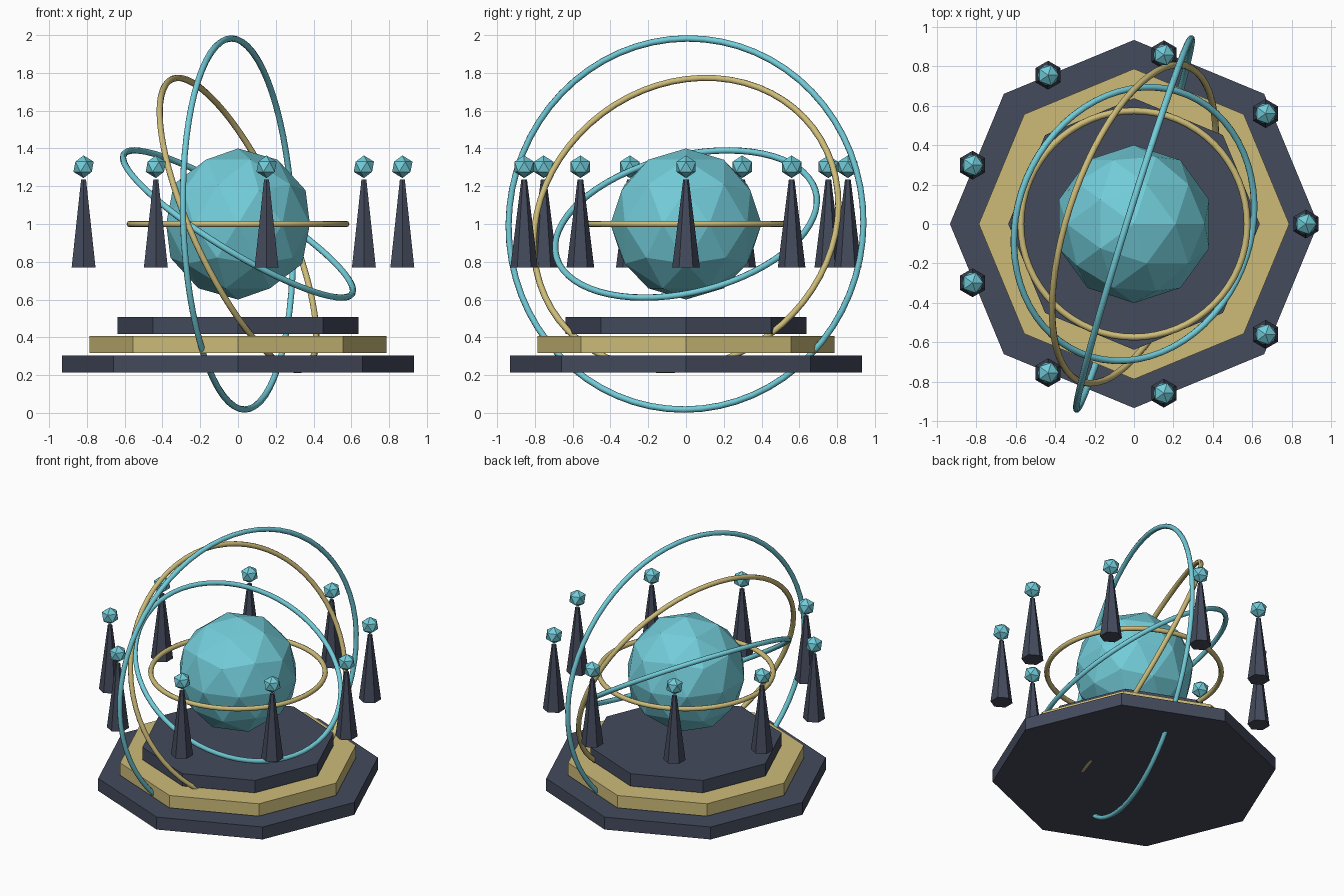
import bpy
from math import cos, sin, pi
from mathutils import Vector

if "Cube" in bpy.data.objects:
    bpy.data.objects.remove(bpy.data.objects["Cube"])


def material(name, rgb):
    m = bpy.data.materials.new(name)
    m.diffuse_color = (*rgb, 1)
    m.use_nodes = True
    m.node_tree.nodes["Principled BSDF"].inputs["Base Color"].default_value = m.diffuse_color
    return m


SLATE = material("slate", (0.058, 0.069, 0.107))
GOLD = material("gold", (0.61, 0.50, 0.19))
TEAL = material("teal", (0.17, 0.61, 0.70))


def finish(name, mat):
    ob = bpy.context.object
    ob.name = name
    ob.data.materials.append(mat)
    return ob


def frustum(name, sides, r1, r2, z0, z1, mat, x=0, y=0):
    bpy.ops.mesh.primitive_cone_add(vertices=sides, radius1=r1, radius2=r2,
                                    depth=z1 - z0, location=(x, y, (z0 + z1) / 2))
    return finish(name, mat)


def ball(name, subdivisions, radius, location, mat):
    bpy.ops.mesh.primitive_ico_sphere_add(subdivisions=subdivisions, radius=radius,
                                          location=location)
    return finish(name, mat)


# Stepped octagonal base with thin gaps between the slabs
for name, r, z, mat in (("base_lower", 0.932, 0.215, SLATE),
                        ("base_middle", 0.786, 0.316, GOLD),
                        ("base_upper", 0.637, 0.417, SLATE)):
    frustum(name, 8, r, r, z, z + 0.09, mat)

# Faceted core
ball("core", 2, 0.4, (0, 0, 1), TEAL)

# Nested rings, each given by radius and axis direction
for name, r, axis, mat in (("ring_inner", 0.573, (0, 0, 1), GOLD),
                           ("ring_second", 0.708, (0.511, -0.205, 0.835), TEAL),
                           ("ring_third", 0.843, (0.87, -0.29, 0.397), GOLD),
                           ("ring_outer", 0.983, (0.955, -0.295, 0.037), TEAL)):
    rot = Vector((0, 0, 1)).rotation_difference(Vector(axis)).to_euler()
    bpy.ops.mesh.primitive_torus_add(major_radius=r, minor_radius=0.017,
                                     major_segments=64, minor_segments=8,
                                     location=(0, 0, 1), rotation=rot)
    finish(name, mat)
    bpy.ops.object.shade_smooth_by_angle(angle=pi / 3)

# Nine floating spikes, each topped by a small gem
for i in range(9):
    a = 2 * pi * i / 9
    x, y = 0.87 * cos(a), 0.87 * sin(a)
    frustum(f"spike_{i}", 6, 0.073, 0.015, 0.77, 1.236, SLATE, x, y)
    ball(f"spike_gem_{i}", 1, 0.06, (x, y, 1.303), TEAL)
